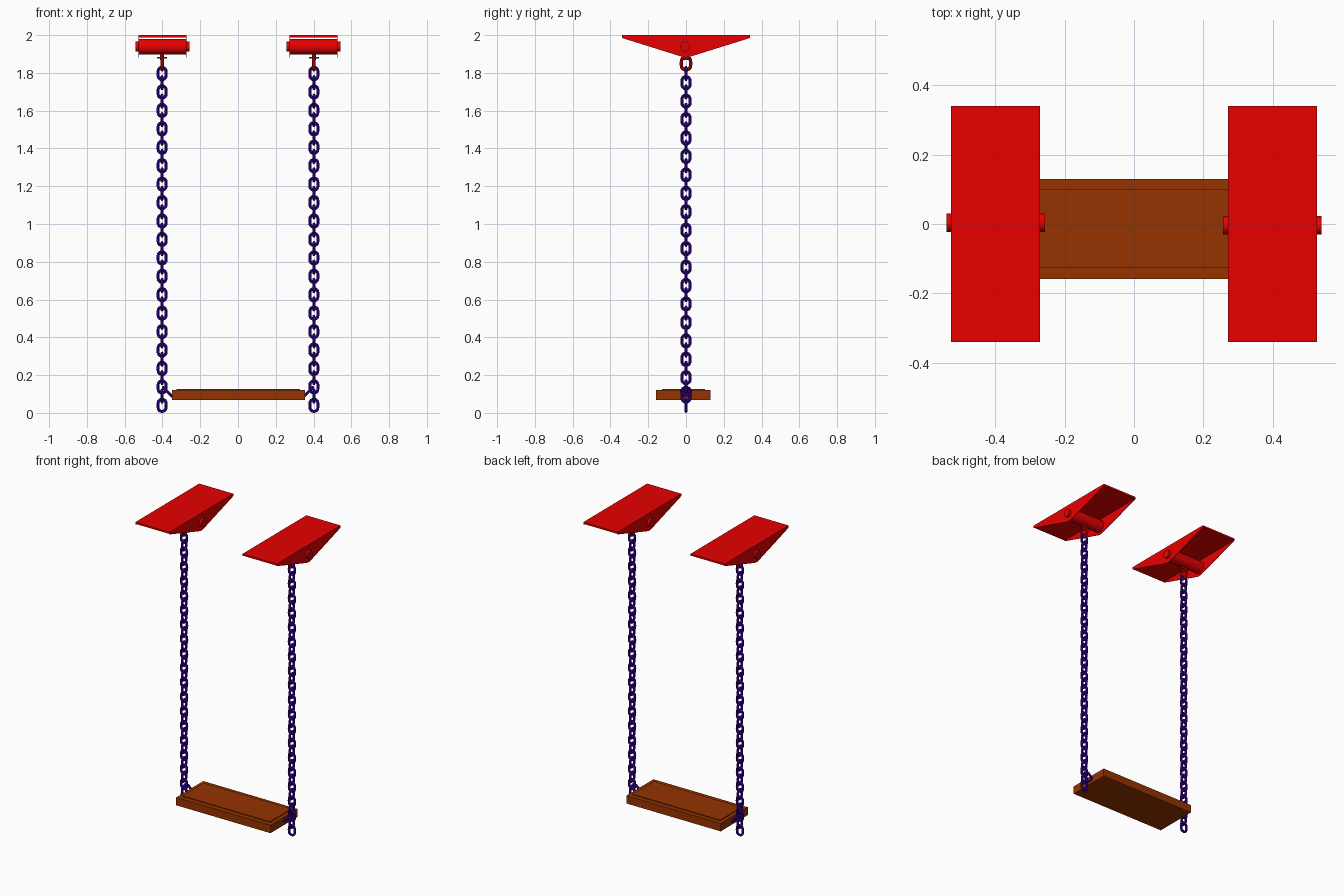
import bpy, bmesh, math
from mathutils import Matrix, Vector

cube = bpy.data.objects.get("Cube")
if cube:
    bpy.data.objects.remove(cube, do_unlink=True)


def material(name, rgb):
    m = bpy.data.materials.new(name)
    m.use_nodes = True
    m.diffuse_color = (*rgb, 1)
    m.node_tree.nodes["Principled BSDF"].inputs["Base Color"].default_value = (*rgb, 1)
    return m


RED = material("red paint", (0.8, 0, 0))
WOOD = material("brown wood", (0.3, 0.033, 0))
STEEL = material("indigo blue steel", (0.05, 0, 0.45))


def finish(ob, name, mat, smooth=False):
    ob.name = name
    ob.data.materials.clear()
    ob.data.materials.append(mat)
    if smooth:
        bpy.ops.object.select_all(action="DESELECT")
        ob.select_set(True)
        bpy.context.view_layer.objects.active = ob
        bpy.ops.object.shade_smooth_by_angle()
    return ob


def box(name, lo, hi, mat):
    lo, hi = Vector(lo), Vector(hi)
    bpy.ops.mesh.primitive_cube_add(size=1, location=(lo + hi) / 2)
    ob = bpy.context.object
    ob.data.transform(Matrix.Diagonal((*(hi - lo), 1)))
    return finish(ob, name, mat)


def cylinder(name, centre, radius, length, mat, along_x=False):
    bpy.ops.mesh.primitive_cylinder_add(
        vertices=24, radius=radius, depth=length, location=centre,
        rotation=(0, math.pi / 2 if along_x else 0, 0))
    return finish(bpy.context.object, name, mat, True)


def link(name, centre, mat, ring=0.0212, wire=0.008, stretch=0.011, turn=0, tilt=0):
    """Oval chain link standing upright in the xz plane, turned about z, then tilted about y."""
    bpy.ops.mesh.primitive_torus_add(
        major_radius=ring, minor_radius=wire, major_segments=20, minor_segments=8,
        location=centre)
    ob = bpy.context.object
    ob.data.transform(Matrix.Rotation(math.pi / 2, 4, "X"))
    for v in ob.data.vertices:
        if abs(v.co.z) > 0.001:
            v.co.z += math.copysign(stretch, v.co.z)
    ob.rotation_mode = "ZYX"
    ob.rotation_euler = (0, tilt, turn)
    return finish(ob, name, mat, True)


def side_plate(name, x, thick):
    """Triangular cheek of a bracket, with a blunt lower tip."""
    profile = [(-0.34, 2), (-0.34, 1.985), (-0.02, 1.885), (0, 1.882),
               (0.02, 1.885), (0.34, 1.985), (0.34, 2)]
    bm = bmesh.new()
    face = bm.faces.new([bm.verts.new((x - thick / 2, y, z)) for y, z in profile])
    out = bmesh.ops.extrude_face_region(bm, geom=[face])
    bmesh.ops.translate(bm, vec=(thick, 0, 0),
                        verts=[g for g in out["geom"] if isinstance(g, bmesh.types.BMVert)])
    bmesh.ops.recalc_face_normals(bm, faces=bm.faces)
    me = bpy.data.meshes.new(name)
    bm.to_mesh(me)
    bm.free()
    ob = bpy.data.objects.new(name, me)
    bpy.context.collection.objects.link(ob)
    finish(ob, name, RED)


# Seat board with a slightly raised top panel
box("seat_board", (-0.35, -0.159, 0.068), (0.354, 0.13, 0.121), WOOD)
box("seat_panel", (-0.325, -0.127, 0.115), (0.328, 0.1, 0.127), WOOD)

PITCH = 0.0976
for side, s, pin_y in (("left", 1, -0.004), ("right", -1, 0.004)):
    x = 0.4 * s
    chain_x = 0.402 * s

    # Ceiling bracket: top plate, two thin cheeks, barrel and pin
    box(side + "_bracket_top", (x - 0.128, -0.34, 1.988), (x + 0.128, 0.34, 2), RED)
    for edge, e in (("inner", -s), ("outer", s)):
        side_plate(f"{side}_bracket_{edge}_cheek", x + 0.1265 * e, 0.003)
    cylinder(side + "_barrel", (x, pin_y, 1.939), 0.041, 0.252, RED, True)
    cylinder(side + "_pin", (x - 0.001 * s, pin_y, 1.939), 0.027, 0.285, RED, True)

    # Eye hook under the barrel
    cylinder(side + "_hook_washer", (chain_x, 0, 1.88), 0.026, 0.006, RED)
    cylinder(side + "_hook_stem", (chain_x, 0, 1.892), 0.01, 0.05, RED)
    link(side + "_hook_eye", (chain_x, 0, 1.85), RED, 0.025, 0.009, 0.009, turn=math.pi / 2)

    # Chain of alternating links
    for kind, z, count, turn in (("flat", 0.04, 19, 0),
                                 ("edge", 0.04 + PITCH / 2, 18, math.pi / 2)):
        ob = link(f"{side}_chain_{kind}_links", (chain_x, 0, z), STEEL, turn=turn)
        array = ob.modifiers.new("repeat", "ARRAY")
        array.count = count
        array.use_relative_offset = False
        array.use_constant_offset = True
        array.constant_offset_displace = (0, 0, PITCH)

    # Slanted link joining the chain to the seat end
    link(side + "_seat_link", (x - 0.027 * s, 0, 0.112), STEEL,
         turn=math.pi / 2, tilt=s * math.pi / 4)
